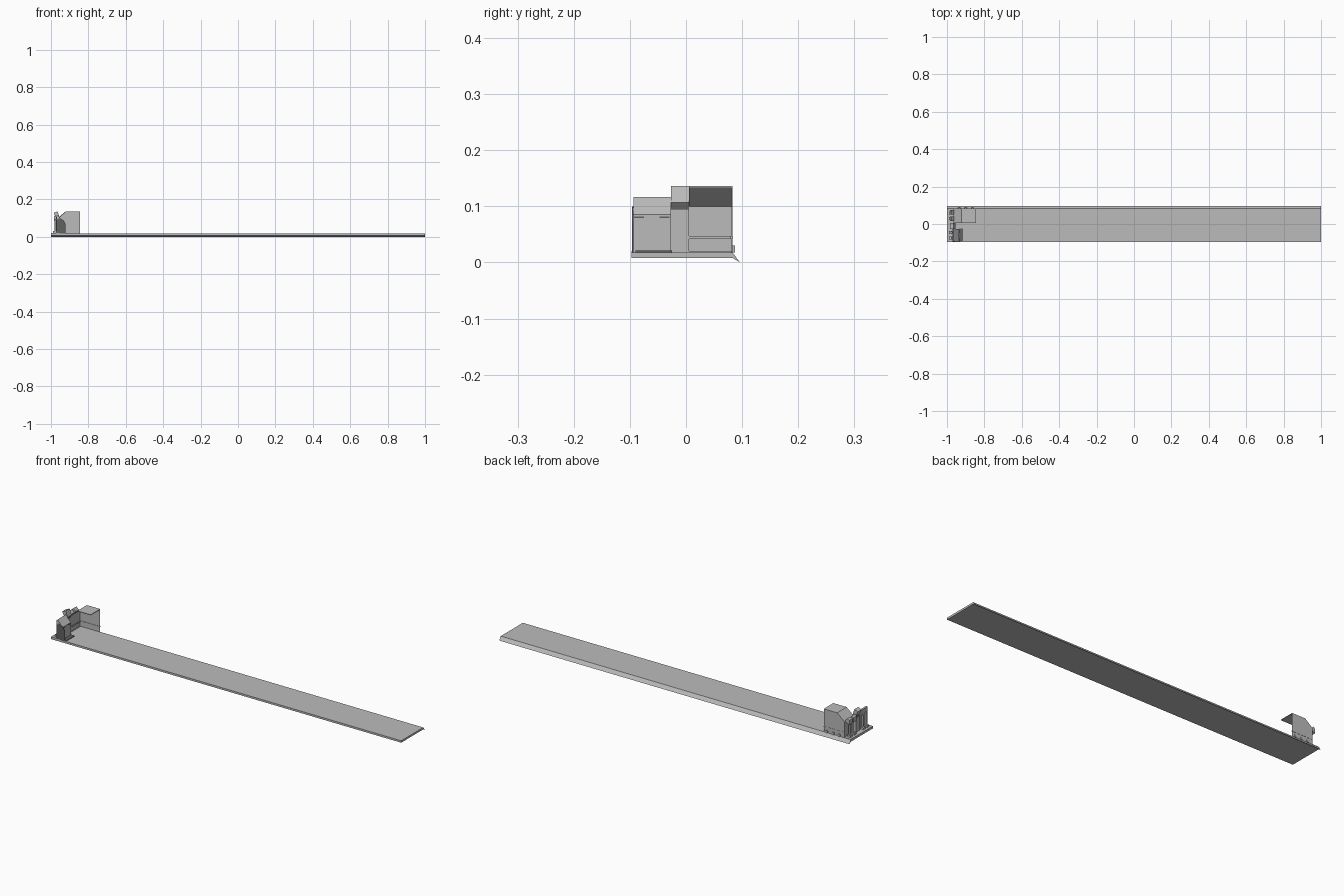
import bpy
import bmesh
from mathutils import Vector

cube = bpy.data.objects.get("Cube")
if cube:
    bpy.data.objects.remove(cube, do_unlink=True)


def material(name, value):
    m = bpy.data.materials.new(name)
    m.use_nodes = True
    colour = (value, value, value, 1)
    m.diffuse_color = colour
    m.node_tree.nodes["Principled BSDF"].inputs["Base Color"].default_value = colour
    return m


GREY = material("light grey", 0.5)
DARK = material("dark grey", 0.12)


def finish(name, bm, mat):
    bmesh.ops.recalc_face_normals(bm, faces=bm.faces)
    mesh = bpy.data.meshes.new(name)
    bm.to_mesh(mesh)
    bm.free()
    mesh.materials.append(mat)
    obj = bpy.data.objects.new(name, mesh)
    bpy.context.collection.objects.link(obj)
    return obj


def prism(name, profile, axis, start, end, mat=GREY):
    """Extrude a profile along x (points are y, z) or along y (points are x, z)."""
    bm = bmesh.new()
    verts = []
    for a, z in profile:
        verts.append(bm.verts.new((start, a, z) if axis == "x" else (a, start, z)))
    face = bm.faces.new(verts)
    ext = bmesh.ops.extrude_face_region(bm, geom=[face])
    move = Vector((end - start, 0, 0)) if axis == "x" else Vector((0, end - start, 0))
    bmesh.ops.translate(bm, vec=move,
                        verts=[g for g in ext["geom"] if isinstance(g, bmesh.types.BMVert)])
    return finish(name, bm, mat)


def box(name, x, y, z, mat=GREY):
    return prism(name, [(x[0], z[0]), (x[1], z[0]), (x[1], z[1]), (x[0], z[1])],
                 "y", y[0], y[1], mat)


def tube(name, centre, radius, length):
    bm = bmesh.new()
    bmesh.ops.create_cone(bm, cap_ends=True, segments=12, radius1=radius,
                          radius2=radius, depth=length)
    bmesh.ops.translate(bm, vec=centre, verts=bm.verts)
    return finish(name, bm, GREY)


# Long deck with a sloping skirt along the back
FLOOR = 0.018
FRONT, BACK = -0.097, 0.083
box("deck", (-1, 1), (FRONT, BACK), (0.008, FLOOR))
prism("back_skirt", [(BACK, FLOOR), (0.096, 0), (BACK, 0.008)], "x", -1, 1)

# Booth: back wall, end panel and folded roof, open to the front and one end
wall = [(-0.962, FLOOR), (-0.845, FLOOR), (-0.845, 0.135), (-0.92, 0.135), (-0.962, 0.1)]
prism("booth_wall", wall, "y", 0.081, BACK)
box("booth_end_panel", (-0.962, -0.958), (0.005, 0.081), (FLOOR, 0.1))
roof = [(-0.845, 0.133), (-0.845, 0.136), (-0.921, 0.136), (-0.964, 0.1), (-0.96, 0.098),
        (-0.919, 0.133)]
prism("booth_roof", roof, "y", 0.005, BACK)
box("wall_rail", (-0.96, -0.845), (0.079, 0.084), (0.042, 0.047))
box("end_rail", (-0.958, -0.954), (0.005, 0.081), (0.042, 0.047))
for i in range(3):
    x = -0.94 + i * 0.035
    box("wall_bracket", (x, x + 0.012), (BACK, 0.087), (FLOOR, 0.03))

# Control console with a sloping top and a dark side panel
console = [(-0.97, FLOOR), (-0.935, FLOOR), (-0.935, 0.085), (-0.965, 0.117), (-0.97, 0.112)]
prism("console", console, "y", -0.094, -0.027)
side = [(-0.97, FLOOR), (-0.922, FLOOR), (-0.922, 0.07), (-0.935, 0.09), (-0.955, 0.1),
        (-0.97, 0.09)]
prism("console_side", side, "y", -0.096, -0.094, DARK)
box("console_floor_plate", (-0.935, -0.915), (-0.09, -0.025), (FLOOR, 0.021), DARK)
for y in (-0.093, -0.047):
    box("console_slot", (-0.935, -0.933), (y, y + 0.018), (0.079, 0.082), DARK)

# Middle post carrying a tilted display
box("post", (-0.975, -0.955), (-0.027, 0.005), (FLOOR, 0.095))
box("post_neck", (-0.972, -0.958), (-0.027, 0.005), (0.095, 0.107), DARK)
display = [(-0.975, 0.107), (-0.955, 0.107), (-0.965, 0.136), (-0.985, 0.128)]
prism("display", display, "y", -0.027, 0.005)

# Fittings on the outer end
box("end_plate", (-1, -0.955), (FRONT, BACK), (FLOOR, 0.02))
for y in (-0.075, -0.045, 0.03, 0.06):
    tube("end_pipe", (-0.975, y, 0.055), 0.005, 0.074)
    box("pipe_foot", (-0.988, -0.966), (y - 0.008, y + 0.008), (0.02, 0.03))
for y in (0.015, 0.05):
    screen = [(-0.985, 0.087), (-0.962, 0.098), (-0.962, 0.104), (-0.975, 0.118),
              (-0.985, 0.11)]
    prism("end_screen", screen, "y", y, y + 0.025)
